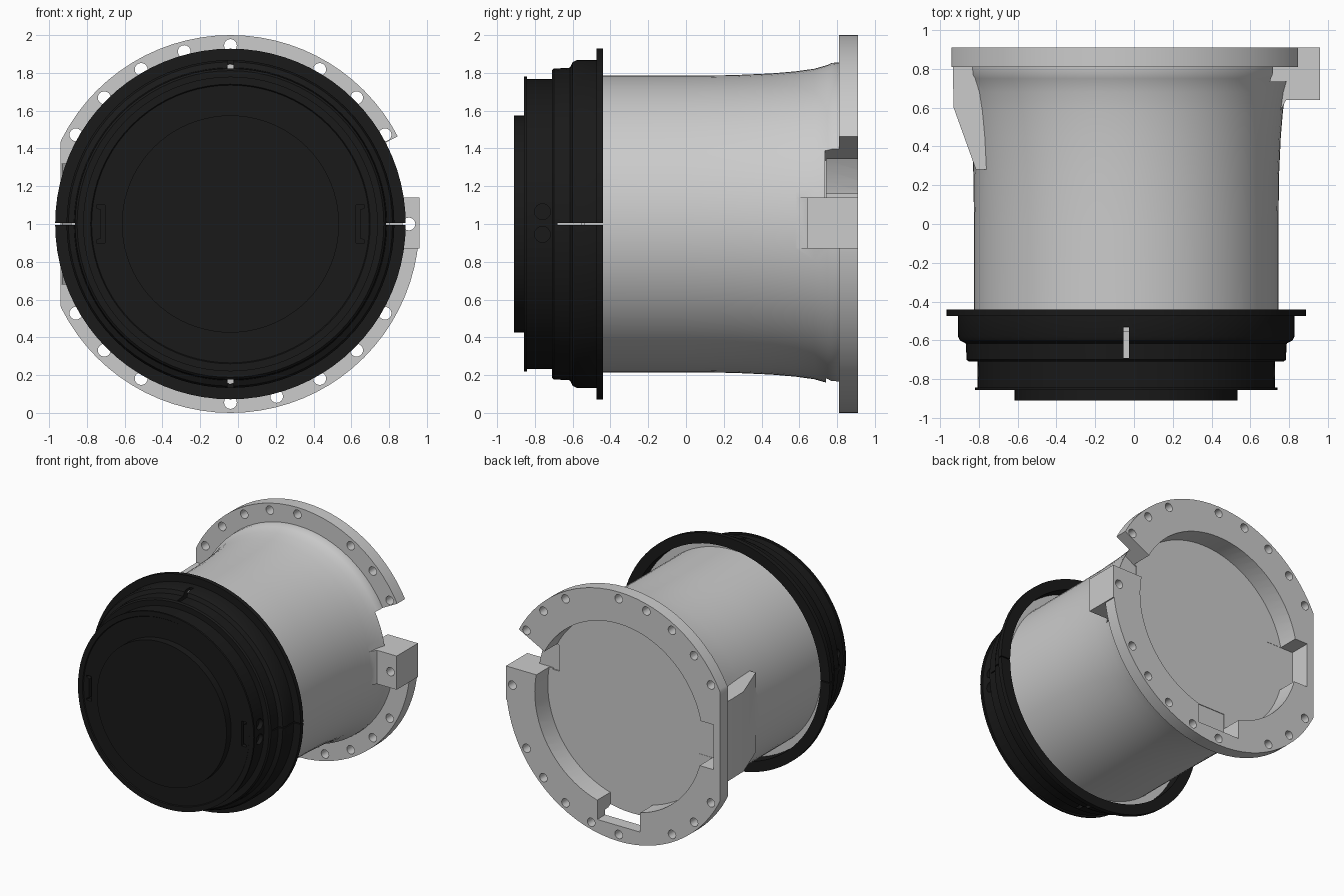
import bpy, bmesh
from math import sin, cos, pi, radians
from mathutils import Vector

if "Cube" in bpy.data.objects:
    bpy.data.objects.remove(bpy.data.objects["Cube"])

CENTRE = Vector((-0.04, 0, 1.0))  # the turning axis runs along y through here
SEG = 80


def finish(bm, name):
    bmesh.ops.recalc_face_normals(bm, faces=bm.faces)
    mesh = bpy.data.meshes.new(name)
    bm.to_mesh(mesh)
    bm.free()
    ob = bpy.data.objects.new(name, mesh)
    ob.location = CENTRE
    bpy.context.collection.objects.link(ob)
    return ob


def lathe(name, profile, closed=False):
    """Turn (radius, y) points around the y axis."""
    bm = bmesh.new()
    vs = [bm.verts.new((r, y, 0)) for r, y in profile]
    es = [bm.edges.new(p) for p in zip(vs, vs[1:])]
    if closed:
        es.append(bm.edges.new((vs[-1], vs[0])))
    bmesh.ops.spin(bm, geom=vs + es, cent=(0, 0, 0), axis=(0, 1, 0),
                   angle=2 * pi, steps=SEG, use_duplicate=False)
    bmesh.ops.remove_doubles(bm, verts=bm.verts, dist=1e-5)
    return finish(bm, name)


def prism(name, poly, axis, a, b):
    """Extrude a 2D outline along an axis from a to b."""
    place = {'x': lambda u, v, w: (w, u, v),
             'y': lambda u, v, w: (u, w, v),
             'z': lambda u, v, w: (u, v, w)}[axis]
    bm = bmesh.new()
    lo = [bm.verts.new(place(u, v, a)) for u, v in poly]
    hi = [bm.verts.new(place(u, v, b)) for u, v in poly]
    bm.faces.new(lo)
    bm.faces.new(hi)
    n = len(poly)
    for i in range(n):
        j = (i + 1) % n
        bm.faces.new((lo[i], lo[j], hi[j], hi[i]))
    return finish(bm, name)


def box(x0, x1, y0, y1, z0, z1):
    return prism("box", [(x0, y0), (x1, y0), (x1, y1), (x0, y1)], 'z', z0, z1)


def circle(u, v, r, n=16):
    return [(u + r * cos(2 * pi * i / n), v + r * sin(2 * pi * i / n)) for i in range(n)]


def combine(ob, tool, op='DIFFERENCE'):
    bpy.context.view_layer.objects.active = ob
    m = ob.modifiers.new("bool", 'BOOLEAN')
    m.operation, m.solver, m.object = op, 'EXACT', tool
    bpy.ops.object.modifier_apply(modifier=m.name)
    bpy.data.objects.remove(tool)


def smooth(ob):
    bpy.ops.object.select_all(action='DESELECT')
    ob.select_set(True)
    bpy.context.view_layer.objects.active = ob
    bpy.ops.object.shade_smooth_by_angle(angle=radians(30))


# Grey barrel with flared end and mounting flange
barrel = lathe("barrel_with_flange", [
    (0, -0.70), (0.785, -0.70), (0.785, 0.0), (0.788, 0.25), (0.797, 0.45),
    (0.808, 0.58), (0.822, 0.68), (0.842, 0.75), (0.853, 0.77), (0.855, 0.81),
    (1.0, 0.81), (1.0, 0.91), (0, 0.91)])

# Sloping gusset on the left side
combine(barrel, prism("gusset", [(-0.775, 0.28), (-0.89, 0.60), (-0.895, 0.83),
                                 (-0.60, 0.83), (-0.60, 0.28)], 'z', -0.32, 0.32), 'UNION')
# Flat on the left, open gap at the upper right
combine(barrel, box(-1.2, -0.90, 0.2, 1.1, -1.2, 1.2))
combine(barrel, prism("gap", [(0.64, 0.13), (1.2, 0.13), (1.2, 0.63), (0.64, 0.335)],
                      'y', 0.735, 1.1))
# Locking lug on the right
combine(barrel, prism("lug", [(0.70, 0.58), (0.795, 0.585), (0.825, 0.64), (1.0, 0.64),
                              (1.0, 0.91), (0.70, 0.91)], 'z', -0.13, 0.14), 'UNION')
# Recess in the back with a pocket on the left and one at the bottom
combine(barrel, prism("recess", circle(0, 0, 0.745, SEG), 'y', 0.745, 1.1))
combine(barrel, box(-0.84, -0.60, 0.743, 1.1, -0.20, 0.16))
combine(barrel, box(-0.19, 0.19, 0.74, 1.1, -0.875, -0.60))
# Bolt holes round the flange
for deg in (0, 30, 45, 60, 90, 105, 120, 135, 150,
            210, 225, 240, 270, 285, 300, 315, 330):
    a = radians(deg)
    combine(barrel, prism("hole", circle(0.945 * cos(a), 0.945 * sin(a), 0.034),
                          'y', 0.5, 1.1))
smooth(barrel)

# Grey ring at the bottom of the gap between barrel and cap
smooth(lathe("inner_ring", [(0.78, -0.555), (0.844, -0.555), (0.844, -0.535),
                            (0.78, -0.535)], closed=True))

# Black stepped end cap, hollow at the back
cap = lathe("end_cap", [
    (0, -0.91), (0.575, -0.91), (0.575, -0.85), (0.735, -0.85), (0.74, -0.857),
    (0.78, -0.857), (0.78, -0.842), (0.767, -0.842), (0.767, -0.71), (0.812, -0.71),
    (0.823, -0.70), (0.828, -0.615), (0.858, -0.60), (0.868, -0.58), (0.868, -0.475),
    (0.928, -0.475), (0.928, -0.44), (0.846, -0.44), (0.846, -0.56), (0.79, -0.56),
    (0.79, -0.695), (0, -0.695)])
for s in (-1, 1):
    # Split seams at the sides, key slots at top and bottom
    x0, x1 = sorted((s * 0.786, s * 1.1))
    combine(cap, box(x0, x1, -0.68, -0.3, -0.004, 0.004))
    combine(cap, box(-0.015, 0.015, -0.69, -0.53, x0, x1))
    # Hook slots in the front face and pairs of side holes
    combine(cap, prism("hook", [(s * u, v) for u, v in (
        (0.665, -0.1), (0.71, -0.1), (0.71, -0.085), (0.685, -0.075), (0.685, 0.075),
        (0.71, 0.085), (0.71, 0.1), (0.665, 0.1))], 'y', -0.95, -0.82))
    for z in (-0.055, 0.065):
        x0, x1 = sorted((s * 0.73, s * 0.9))
        combine(cap, prism("side_hole", circle(-0.76, z, 0.042), 'x', x0, x1))
smooth(cap)

black = bpy.data.materials.new("black")
black.diffuse_color = (0.01, 0.01, 0.01, 1)
black.use_nodes = True
black.node_tree.nodes["Principled BSDF"].inputs["Base Color"].default_value = black.diffuse_color
cap.data.materials.clear()
cap.data.materials.append(black)
